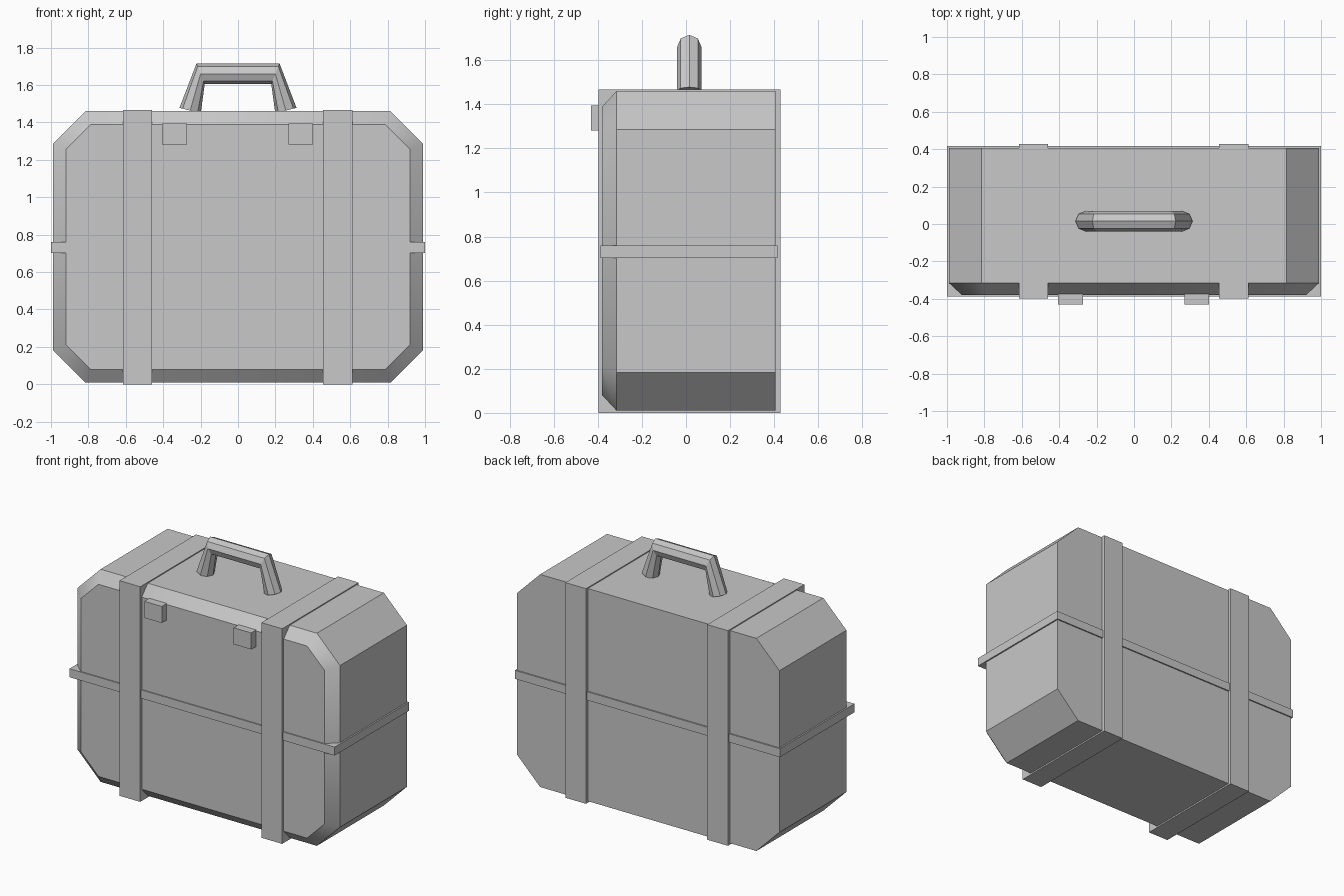
import bpy, bmesh
from math import cos, sin, pi, radians
from mathutils import Vector

cube = bpy.data.objects.get("Cube")
if cube:
    bpy.data.objects.remove(cube, do_unlink=True)

grey = bpy.data.materials.new("light_grey")
grey.use_nodes = True
colour = (0.58, 0.58, 0.58, 1)
grey.diffuse_color = colour
grey.node_tree.nodes["Principled BSDF"].inputs["Base Color"].default_value = colour


def finish(name, bm):
    bmesh.ops.recalc_face_normals(bm, faces=bm.faces)
    mesh = bpy.data.meshes.new(name)
    bm.to_mesh(mesh)
    bm.free()
    mesh.materials.append(grey)
    obj = bpy.data.objects.new(name, mesh)
    bpy.context.collection.objects.link(obj)
    return obj


def box(name, x, y, z):
    """Box from (min, max) pairs."""
    bm = bmesh.new()
    bmesh.ops.create_cube(bm, size=1)
    for v in bm.verts:
        v.co = [a + (b - a) * (c + 0.5) for (a, b), c in zip((x, y, z), v.co)]
    return finish(name, bm)


def loft(name, rings):
    """Skin a series of point rings and cap both ends."""
    bm = bmesh.new()
    loops = [[bm.verts.new(p) for p in ring] for ring in rings]
    for a, b in zip(loops, loops[1:]):
        for i in range(len(a)):
            j = (i + 1) % len(a)
            bm.faces.new((a[i], a[j], b[j], b[i]))
    bm.faces.new(loops[0])
    bm.faces.new(loops[-1])
    return finish(name, bm)


def octagon(y, inset):
    """Clipped rectangle in the xz plane."""
    w, h, cut, mid = 0.99 - inset, 0.725 - inset, 0.174 - inset * 0.586, 0.735
    quarter = [(w, h - cut), (w - cut, h)]
    right = quarter + [(-x, z) for x, z in reversed(quarter)]
    return [(x, y, mid + z) for x, z in right + [(-x, -z) for x, z in right]]


# Case body with a bevelled front rim
body = loft("case_body", [octagon(0.407, 0), octagon(-0.315, 0), octagon(-0.38, 0.07)])
bpy.ops.object.select_all(action='DESELECT')
body.select_set(True)
bpy.context.view_layer.objects.active = body
bpy.ops.object.shade_smooth_by_angle(angle=radians(38))

# Seam band around the middle
box("seam_band", (-1, 1), (-0.387, 0.416), (0.702, 0.76))

# Straps and front clasps
for side, sx, cx in (("right", -0.538, -0.34), ("left", 0.533, 0.335)):
    box(side + "_strap", (sx - 0.078, sx + 0.078), (-0.397, 0.428), (0, 1.467))
    box(side + "_clasp", (cx - 0.066, cx + 0.066), (-0.43, -0.375), (1.282, 1.395))

# Carry handle: eight-sided tube, each ring given by centre and outward vector
half = [(Vector((-0.256, 0.015, 1.464)), Vector((-0.057, 0, 0.014))),
        (Vector((-0.2, 0.015, 1.66)), Vector((-0.022, 0, 0.055)))]
flip = Vector((-1, 1, 1))
path = half + [(c * flip, u * flip) for c, u in reversed(half)]
loft("carry_handle", [[c + u * cos(i * pi / 4) + Vector((0, 0.055 * sin(i * pi / 4), 0))
                       for i in range(8)] for c, u in path])
